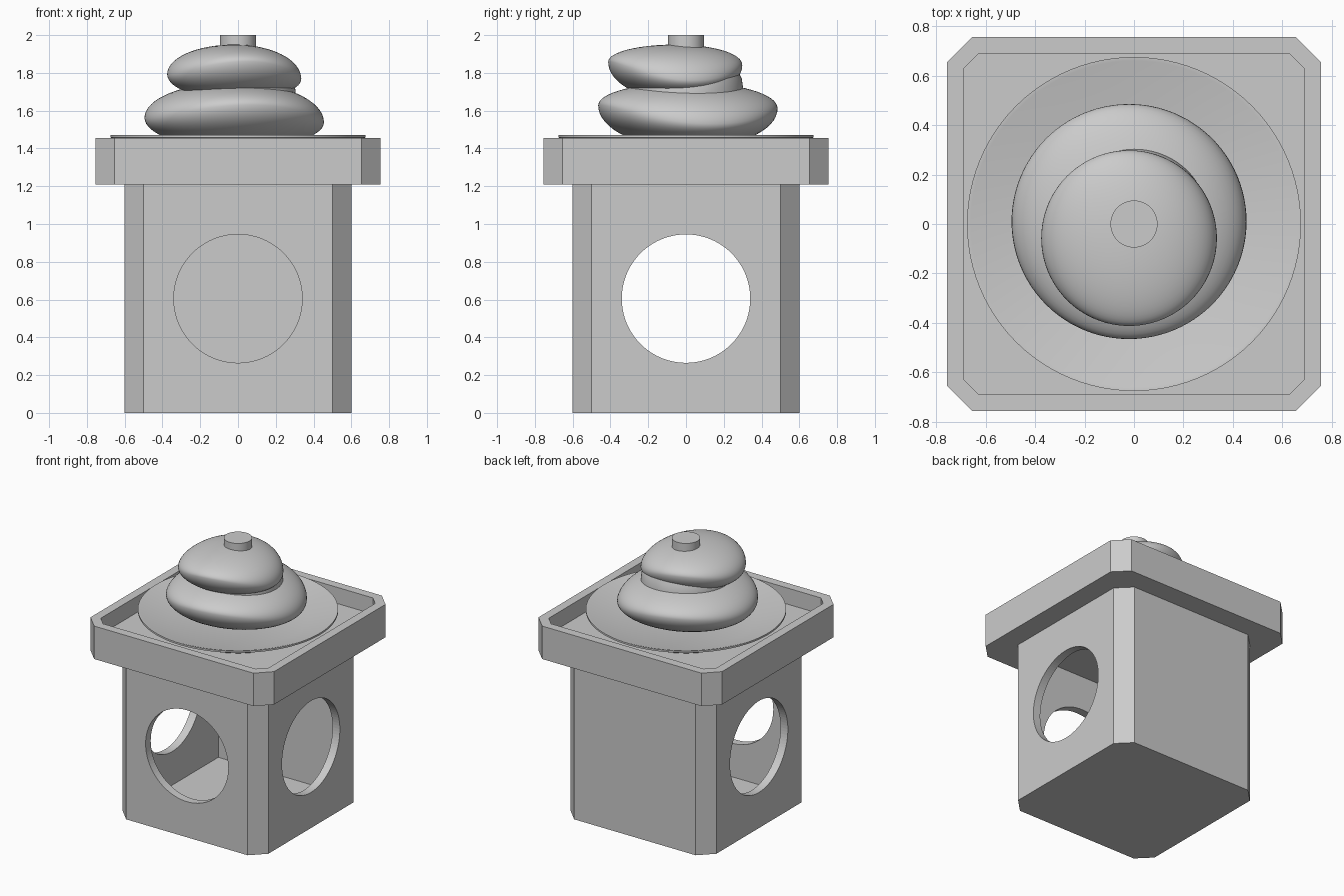
import bpy, bmesh, math

if "Cube" in bpy.data.objects:
    bpy.data.objects.remove(bpy.data.objects["Cube"])


def finish(name, bm, smooth=False):
    bmesh.ops.recalc_face_normals(bm, faces=bm.faces)
    me = bpy.data.meshes.new(name)
    bm.to_mesh(me)
    bm.free()
    ob = bpy.data.objects.new(name, me)
    bpy.context.collection.objects.link(ob)
    if smooth:
        bpy.ops.object.select_all(action='DESELECT')
        ob.select_set(True)
        bpy.context.view_layer.objects.active = ob
        bpy.ops.object.shade_smooth_by_angle(angle=math.radians(35))
    return ob


def chamfer_block(name, half, cut, z0, z1):
    """Square prism with cut vertical corners."""
    bm = bmesh.new()
    k = half - cut
    if cut:
        pts = [(half, -k), (half, k), (k, half), (-k, half),
               (-half, k), (-half, -k), (-k, -half), (k, -half)]
    else:
        pts = [(half, -half), (half, half), (-half, half), (-half, -half)]
    face = bm.faces.new([bm.verts.new((x, y, z0)) for x, y in pts])
    ext = bmesh.ops.extrude_face_region(bm, geom=[face])
    top = [v for v in ext['geom'] if isinstance(v, bmesh.types.BMVert)]
    bmesh.ops.translate(bm, verts=top, vec=(0, 0, z1 - z0))
    return finish(name, bm)


def surface(name, rings, seg=96):
    """Skin a list of ring functions angle -> (x, y, z), capping both ends."""
    bm = bmesh.new()
    loops = [[bm.verts.new(f(2 * math.pi * i / seg)) for i in range(seg)] for f in rings]
    for a, b in zip(loops, loops[1:]):
        for i in range(seg):
            j = (i + 1) % seg
            bm.faces.new((a[i], a[j], b[j], b[i]))
    bm.faces.new(loops[0])
    bm.faces.new(loops[-1])
    return finish(name, bm, True)


def lathe(name, profile, seg=96):
    return surface(name, [lambda t, r=r, z=z: (r * math.cos(t), r * math.sin(t), z)
                          for r, z in profile], seg)


def carve(ob, cutter):
    mod = ob.modifiers.new("cut", 'BOOLEAN')
    mod.operation, mod.solver, mod.object = 'DIFFERENCE', 'EXACT', cutter
    bpy.context.view_layer.objects.active = ob
    bpy.ops.object.modifier_apply(modifier=mod.name)
    bpy.data.objects.remove(cutter)


def swirl(name, cx, cy, radius, z_mid, z_low, z_top):
    """Squashed dollop whose widest line waves up and down."""
    def ring(phi):
        def f(t):
            h = (z_mid - 0.035 * math.cos(2 * t) - 0.02 * math.sin(2 * t)
                 - 0.015 * math.cos(t - 0.6))
            r, v = radius * math.cos(phi), math.sin(phi)
            z = h + v * ((z_top - h) if v > 0 else (h - z_low))
            return cx + r * math.cos(t), cy + r * math.sin(t), z
        return f
    n = 32
    lim = math.pi / 2 - 0.02
    return surface(name, [ring(-lim + 2 * lim * i / n) for i in range(n + 1)])


# hollow pedestal with round openings on front, left and right
body = chamfer_block("pedestal", 0.60, 0.10, 0, 1.21)
carve(body, chamfer_block("cavity_cutter", 0.54, 0, 0.015, 1.20))
for centre, rot, depth in [((0, 0, 0.605), (0, math.pi / 2, 0), 2.0),
                           ((0, -0.5, 0.605), (math.pi / 2, 0, 0), 0.8)]:
    bpy.ops.mesh.primitive_cylinder_add(vertices=96, radius=0.34, depth=depth,
                                        location=centre, rotation=rot)
    cutter = bpy.context.object
    bpy.context.view_layer.update()
    carve(body, cutter)

# tray lid with a shallow recess
tray = chamfer_block("tray", 0.755, 0.10, 1.21, 1.455)
carve(tray, chamfer_block("recess_cutter", 0.69, 0.063, 1.335, 1.6))

# saucer resting in the tray
lathe("saucer", [(0.42, 1.335), (0.47, 1.375), (0.66, 1.453), (0.675, 1.457),
                 (0.675, 1.470), (0.66, 1.469), (0.47, 1.405)])

# swirled topping: two layers, a neck between them, and a peg
swirl("lower_swirl", -0.02, 0.01, 0.475, 1.585, 1.40, 1.75)
swirl("upper_swirl", -0.02, -0.057, 0.355, 1.815, 1.66, 1.95)
lathe("swirl_neck", [(0.30, 1.60), (0.305, 1.70), (0.295, 1.77), (0.265, 1.83), (0.18, 1.86)])
lathe("peg", [(0.095, 1.86), (0.095, 2.0)], 48)
